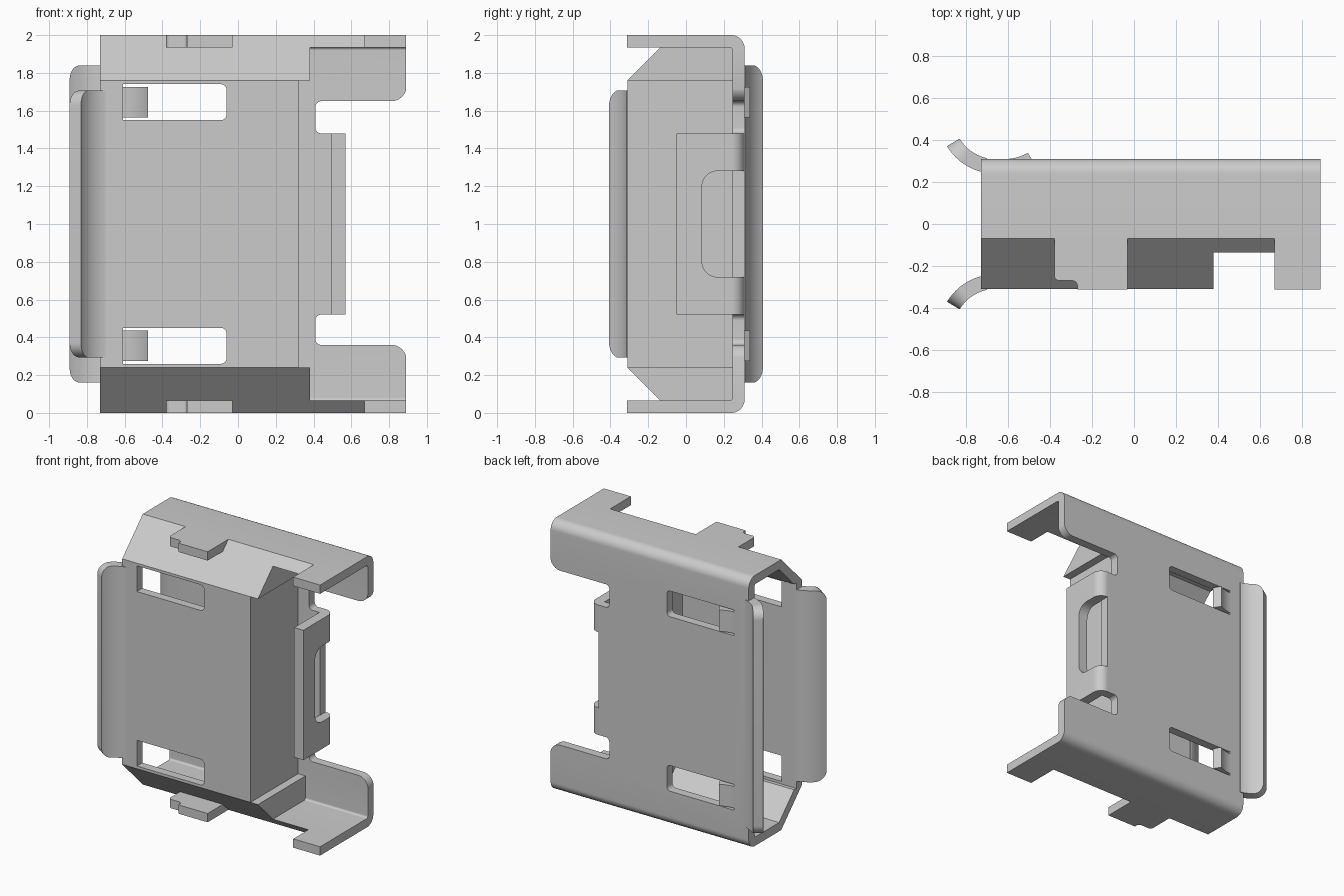
import bpy, bmesh, math
from mathutils import Vector

if "Cube" in bpy.data.objects:
    bpy.data.objects.remove(bpy.data.objects["Cube"])

T = 0.065  # sheet thickness
metal = bpy.data.materials.new("grey_metal")
metal.diffuse_color = (0.6, 0.6, 0.6, 1)
metal.use_nodes = True
metal.node_tree.nodes["Principled BSDF"].inputs["Base Color"].default_value = metal.diffuse_color


def rounded(points, steps=8):
    """Polygon from (a, b[, radius]) points, with filleted corners."""
    out = []
    n = len(points)
    for i, p in enumerate(points):
        c = Vector(p[:2])
        r = p[2] if len(p) > 2 else 0
        if not r:
            out.append(c)
            continue
        u = (Vector(points[i - 1][:2]) - c).normalized()
        v = (Vector(points[(i + 1) % n][:2]) - c).normalized()
        half = u.angle(v) / 2
        mid = c + (u + v).normalized() * (r / math.sin(half))
        a = c + u * (r / math.tan(half)) - mid
        b = c + v * (r / math.tan(half)) - mid
        for k in range(steps + 1):
            out.append(mid + a.lerp(b, k / steps).normalized() * r)
    return out


def finish(name, bm):
    bmesh.ops.recalc_face_normals(bm, faces=bm.faces)
    mesh = bpy.data.meshes.new(name)
    bm.to_mesh(mesh)
    bm.free()
    mesh.materials.append(metal)
    ob = bpy.data.objects.new(name, mesh)
    bpy.context.collection.objects.link(ob)
    return ob


def prism(name, axis, points, lo, hi, both=False):
    """Extrude a polygon along an axis; both=True adds its copy mirrored about z = 1."""
    bm = bmesh.new()
    place = {"x": lambda a, b, d: (d, a, b),
             "y": lambda a, b, d: (a, d, b),
             "z": lambda a, b, d: (a, b, d)}[axis]
    for flip in ((False, True) if both else (False,)):
        rings = []
        for d in (lo, hi):
            ring = []
            for a, b in rounded(points):
                x, y, z = place(a, b, d)
                ring.append(bm.verts.new((x, y, 2 - z if flip else z)))
            rings.append(ring)
            bm.faces.new(ring)
        n = len(rings[0])
        for i in range(n):
            j = (i + 1) % n
            bm.faces.new((rings[0][i], rings[0][j], rings[1][j], rings[1][i]))
    return finish(name, bm)


def curl(name, cx, cy, outer, inner, a0, a1, zc, half, corner=0.0, side=1):
    """Curved strip bent around a vertical axis, with rounded free corners."""
    bm = bmesh.new()
    steps, prev = 20, None
    length = abs(math.radians(a1 - a0)) * (outer + inner) / 2
    for k in range(steps + 1):
        t = math.sin(k / steps * math.pi / 2)
        ang = math.radians(a0 + (a1 - a0) * t)
        over = max(0.0, t * length - (length - corner))
        h = half - (corner - math.sqrt(max(0.0, corner ** 2 - over ** 2)))
        ring = [bm.verts.new((cx + r * math.cos(ang), side * (cy + r * math.sin(ang)), zc + s * h))
                for r, s in ((outer, -1), (outer, 1), (inner, 1), (inner, -1))]
        if prev:
            for i in range(4):
                j = (i + 1) % 4
                bm.faces.new((prev[i], prev[j], ring[j], ring[i]))
        else:
            bm.faces.new(ring)
        prev = ring
    bm.faces.new(prev)
    return finish(name, bm)


def cut(ob, cutter):
    m = ob.modifiers.new("cut", "BOOLEAN")
    m.operation, m.solver, m.object = "DIFFERENCE", "EXACT", cutter
    bpy.context.view_layer.objects.active = ob
    bpy.ops.object.modifier_apply(modifier=m.name)


# Back plate with top and bottom flanges, one bent channel
channel = prism("back_channel", "x", [
    (-0.07, 2), (0.31, 2, 0.07), (0.31, 0, 0.07), (-0.07, 0), (-0.07 - T, T),
    (0.31 - T, T, 0.015), (0.31 - T, 2 - T, 0.015), (-0.07 - T, 2 - T)], -0.73, 0.89)

# Front plate and sloped panels
front = prism("front_plate", "y",
              [(-0.73, 0.24), (0.32, 0.24), (0.32, 1.76), (-0.73, 1.76)], -0.31, -0.247)
prism("sloped_panels", "x",
      [(-0.07, 2), (-0.31, 1.76), (-0.22, 1.76), (-0.045, 2 - T)], -0.73, 0.38, True)

# Closed right end of the box
prism("end_wall", "x", [(-0.25, 0.24), (0.25, 0.24), (0.25, 1.76), (-0.25, 1.76)], 0.2, 0.32)
prism("end_caps", "x",
      [(-0.31, 1.76), (0.25, 1.76), (0.25, 2 - T), (-0.07 - T, 2 - T)], 0.2, 0.38, True)

# Flat tabs on the flanges
prism("flange_tabs", "z",
      [(-0.38, -0.05), (-0.38, -0.27, 0.025), (-0.27, -0.27, 0.025), (-0.27, -0.312),
       (-0.03, -0.312), (-0.03, -0.05)], 2 - T, 2, True)
prism("corner_feet", "z",
      [(0.67, -0.05), (0.67, -0.312), (0.89, -0.312), (0.89, -0.05)], 2 - T, 2, True)

# Bent side tab with its window
tab = prism("side_tab", "z",
            [(0.5, 0.31), (0.57, 0.31, 0.068), (0.57, -0.05), (0.495, -0.05),
             (0.495, 0.25), (0.5, 0.25)], 0.52, 1.48)

# Flared lips on the left opening
curl("back_lip", -0.66, 0.51, 0.27, 0.2, 258, 211, 1, 0.84, 0.08)
curl("front_lip", -0.66, 0.51, 0.27, 0.2, 258, 211, 1, 0.708, 0.08, -1)

# Spring fingers in the back windows
for label, z in (("upper", 1.645), ("lower", 0.355)):
    curl(label + "_spring_finger", -0.615, 0.52, 0.27, 0.21, 268, 301, z, 0.08)

# Cutters: right edge outline, windows, tab window
edge = prism("edge_cutter", "y", [
    (0.41, 0.36, 0.03), (0.892, 0.36, 0.08), (0.892, 0.2), (1.2, 0.2), (1.2, 1.8),
    (0.892, 1.8), (0.892, 1.65, 0.08), (0.41, 1.65, 0.03), (0.41, 1.48, 0.03),
    (0.5, 1.48), (0.5, 0.52), (0.41, 0.52, 0.03)], 0.15, 0.4)
windows = prism("window_cutter", "y", [
    (-0.61, 1.55), (-0.06, 1.55, 0.03), (-0.06, 1.74, 0.03), (-0.61, 1.74)], -0.5, 0.5, True)
slot = prism("slot_cutter", "x", [
    (0.085, 0.72, 0.08), (0.085, 1.28, 0.08), (0.4, 1.28), (0.4, 0.72)], 0.45, 0.7)
cut(channel, edge)
cut(channel, windows)
cut(front, windows)
cut(tab, slot)
for c in (edge, windows, slot):
    bpy.data.objects.remove(c)

# Smooth the bends, keep edges crisp
for ob in bpy.context.collection.objects:
    ob.select_set(True)
    bpy.context.view_layer.objects.active = ob
bpy.ops.object.shade_smooth_by_angle(angle=math.radians(30))
